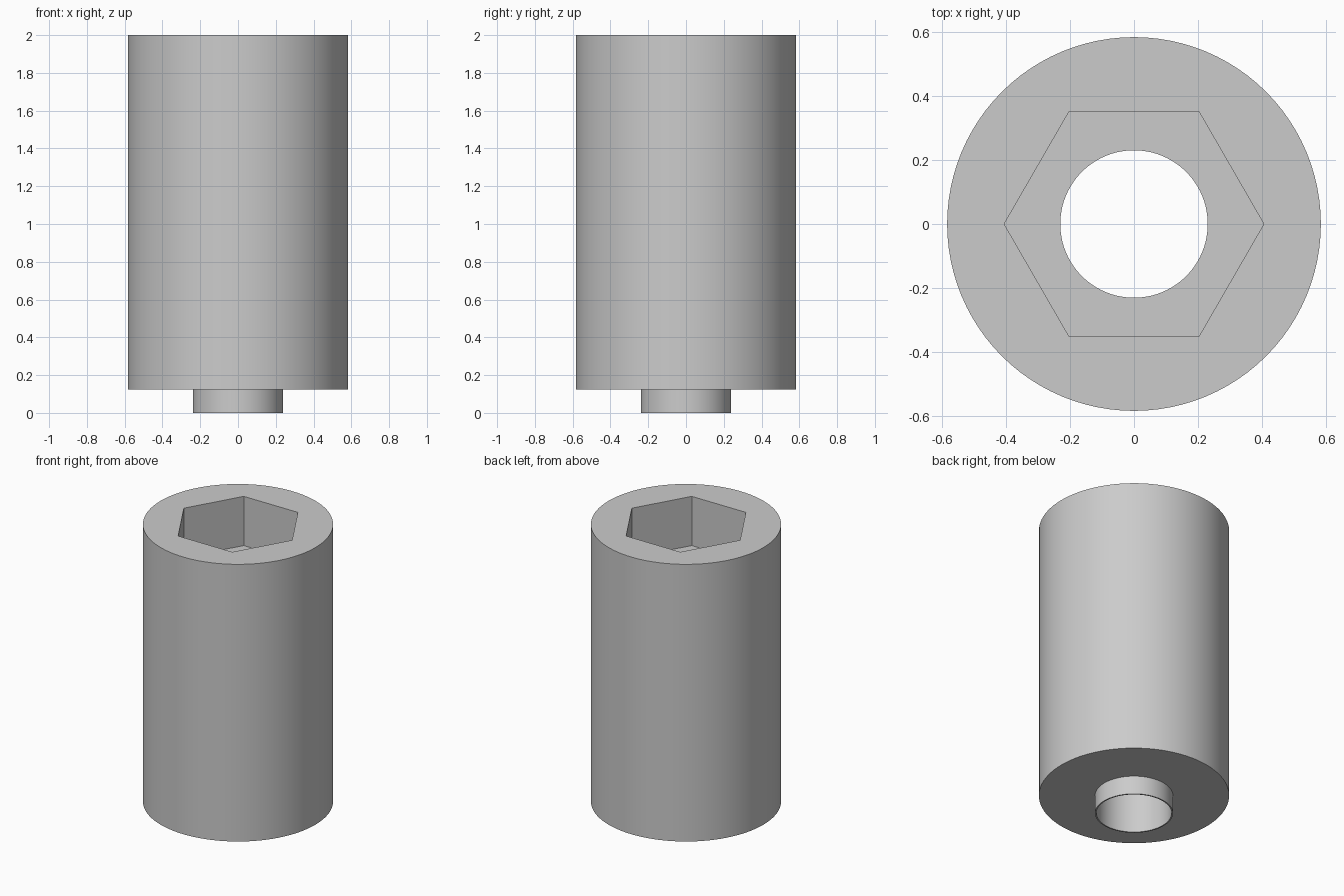
import bpy, bmesh, math

if "Cube" in bpy.data.objects:
    bpy.data.objects.remove(bpy.data.objects["Cube"])

SIDES = 96  # multiple of 6 so the hexagon corners fall on vertices


def round_radius(r):
    return lambda a: r


def hex_radius(corner):
    apothem = corner * math.cos(math.pi / 6)
    return lambda a: apothem / math.cos(a % (math.pi / 3) - math.pi / 6)


# Closed cross-section, ring by ring: outside, socket, bore, collar
body, collar, bore, socket = (round_radius(0.583), round_radius(0.239),
                              round_radius(0.23), hex_radius(0.405))
rings = [
    (collar, 0.0), (collar, 0.125),      # bottom collar
    (body, 0.125), (body, 2.0),          # main cylinder
    (socket, 2.0), (socket, 1.667),      # hexagonal socket
    (bore, 1.667), (bore, 0.0),          # through bore
]

bm = bmesh.new()
loops = []
for radius, z in rings:
    loop = []
    for i in range(SIDES):
        a = 2 * math.pi * i / SIDES
        r = radius(a)
        loop.append(bm.verts.new((r * math.cos(a), r * math.sin(a), z)))
    loops.append(loop)

# Skin neighbouring rings, the last one joins back to the first
for k, low in enumerate(loops):
    high = loops[(k + 1) % len(loops)]
    for i in range(SIDES):
        j = (i + 1) % SIDES
        bm.faces.new((low[i], low[j], high[j], high[i]))
bmesh.ops.recalc_face_normals(bm, faces=bm.faces)

mesh = bpy.data.meshes.new("hex_socket_sleeve")
bm.to_mesh(mesh)
bm.free()
sleeve = bpy.data.objects.new("hex_socket_sleeve", mesh)
bpy.context.collection.objects.link(sleeve)

grey = bpy.data.materials.new("light grey")
grey.diffuse_color = (0.6, 0.6, 0.6, 1)
grey.use_nodes = True
grey.node_tree.nodes["Principled BSDF"].inputs["Base Color"].default_value = grey.diffuse_color
mesh.materials.append(grey)

bpy.context.view_layer.objects.active = sleeve
sleeve.select_set(True)
bpy.ops.object.shade_smooth_by_angle(angle=math.radians(30))
